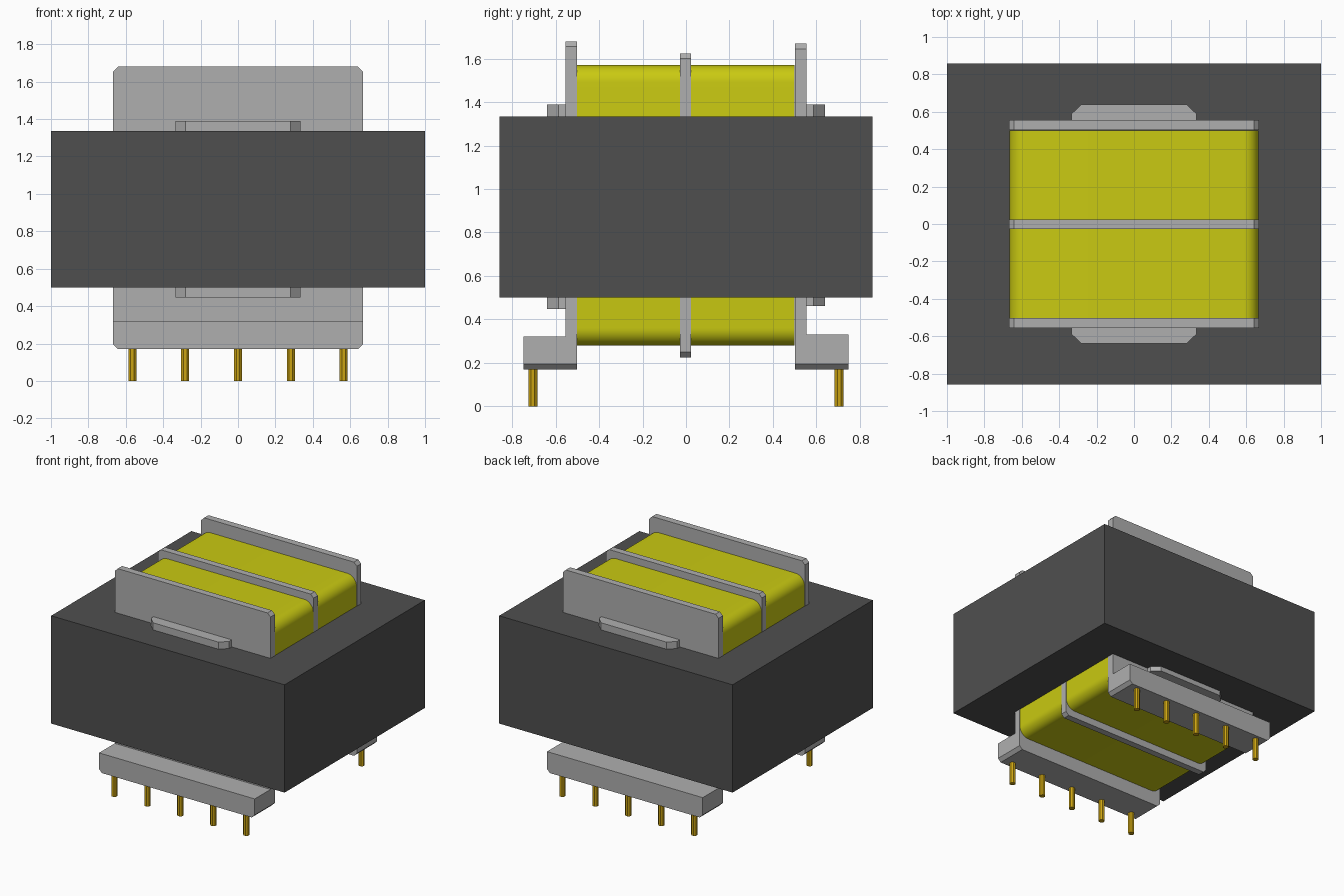
import bpy, bmesh, math

if "Cube" in bpy.data.objects:
    bpy.data.objects.remove(bpy.data.objects["Cube"], do_unlink=True)


def material(name, rgb):
    m = bpy.data.materials.new(name)
    m.use_nodes = True
    m.diffuse_color = (*rgb, 1)
    bsdf = next(n for n in m.node_tree.nodes if n.type == 'BSDF_PRINCIPLED')
    bsdf.inputs["Base Color"].default_value = (*rgb, 1)
    return m


ferrite = material("dark ferrite", (0.078, 0.078, 0.078))
plastic = material("grey plastic", (0.43, 0.43, 0.43))
tape = material("yellow tape", (0.59, 0.59, 0.006))
brass = material("gold pin", (0.6, 0.37, 0.006))


def prism(name, outline, axis, lo, hi, mat):
    """Extrude a 2D outline along y (outline in x, z) or z (outline in x, y)."""
    bm = bmesh.new()
    place = (lambda a, b: (a, lo, b)) if axis == 'y' else (lambda a, b: (a, b, lo))
    face = bm.faces.new([bm.verts.new(place(a, b)) for a, b in outline])
    grown = bmesh.ops.extrude_face_region(bm, geom=[face])
    verts = [v for v in grown["geom"] if isinstance(v, bmesh.types.BMVert)]
    step = (0, hi - lo, 0) if axis == 'y' else (0, 0, hi - lo)
    bmesh.ops.translate(bm, verts=verts, vec=step)
    bmesh.ops.recalc_face_normals(bm, faces=bm.faces)
    mesh = bpy.data.meshes.new(name)
    bm.to_mesh(mesh)
    bm.free()
    ob = bpy.data.objects.new(name, mesh)
    bpy.context.collection.objects.link(ob)
    mesh.materials.append(mat)
    return ob


def rect(w, z0, z1, bottom=0.0, top=0.0, steps=1):
    """Rectangle of half width w; corners cut straight (steps=1) or rounded."""
    pts = []
    for sx, z, sz, r, start in ((1, z0, 1, bottom, -90), (1, z1, -1, top, 0),
                                (-1, z1, -1, top, 90), (-1, z0, 1, bottom, 180)):
        if r == 0:
            pts.append((sx * w, z))
            continue
        for i in range(steps + 1):
            a = math.radians(start + 90 * i / steps)
            pts.append((sx * (w - r) + r * math.cos(a), z + sz * r + r * math.sin(a)))
    return pts


HALF = 0.667
CUT = 0.025

# Core block
prism("core", rect(1, 0.5, 1.335), 'y', -0.858, 0.858, ferrite)

# Two wound sections with rounded corners
for name, lo, hi in (("front_winding", -0.505, -0.028), ("back_winding", 0.024, 0.5)):
    ob = prism(name, rect(HALF - 0.002, 0.28, 1.57, 0.08, 0.08, 10), 'y', lo, hi, tape)
    bpy.ops.object.select_all(action='DESELECT')
    ob.select_set(True)
    bpy.context.view_layer.objects.active = ob
    bpy.ops.object.shade_smooth_by_angle(angle=math.radians(30))

# Divider between the windings
prism("divider", rect(HALF, 0.225, 1.625, CUT, CUT), 'y', -0.028, 0.024, plastic)

# End flanges, pin feet, locating tabs and pins
for side, s, top, foot_top, tab_low in (("front", -1, 1.68, 0.32, 0.447),
                                        ("back", 1, 1.67, 0.33, 0.462)):
    prism(side + "_flange", rect(HALF, 0.25, top, 0, CUT), 'y', s * 0.502, s * 0.555, plastic)
    prism(side + "_foot", rect(HALF, 0.17, foot_top, CUT, 0), 'y', s * 0.502, s * 0.748, plastic)
    tab = [(-0.335, 0.55), (0.335, 0.55), (0.335, 0.588),
           (0.28, 0.64), (-0.28, 0.64), (-0.335, 0.588)]
    prism(side + "_tab", [(x, s * y) for x, y in tab], 'z', tab_low, 1.39, plastic)
    for i in range(5):
        r = 0.021 / math.cos(math.pi / 8)
        ring = [(0.2825 * (i - 2) + r * math.cos(math.pi * (k + 0.5) / 4),
                 s * 0.705 + r * math.sin(math.pi * (k + 0.5) / 4)) for k in range(8)]
        prism(f"{side}_pin_{i + 1}", ring, 'z', 0, 0.18, brass)
